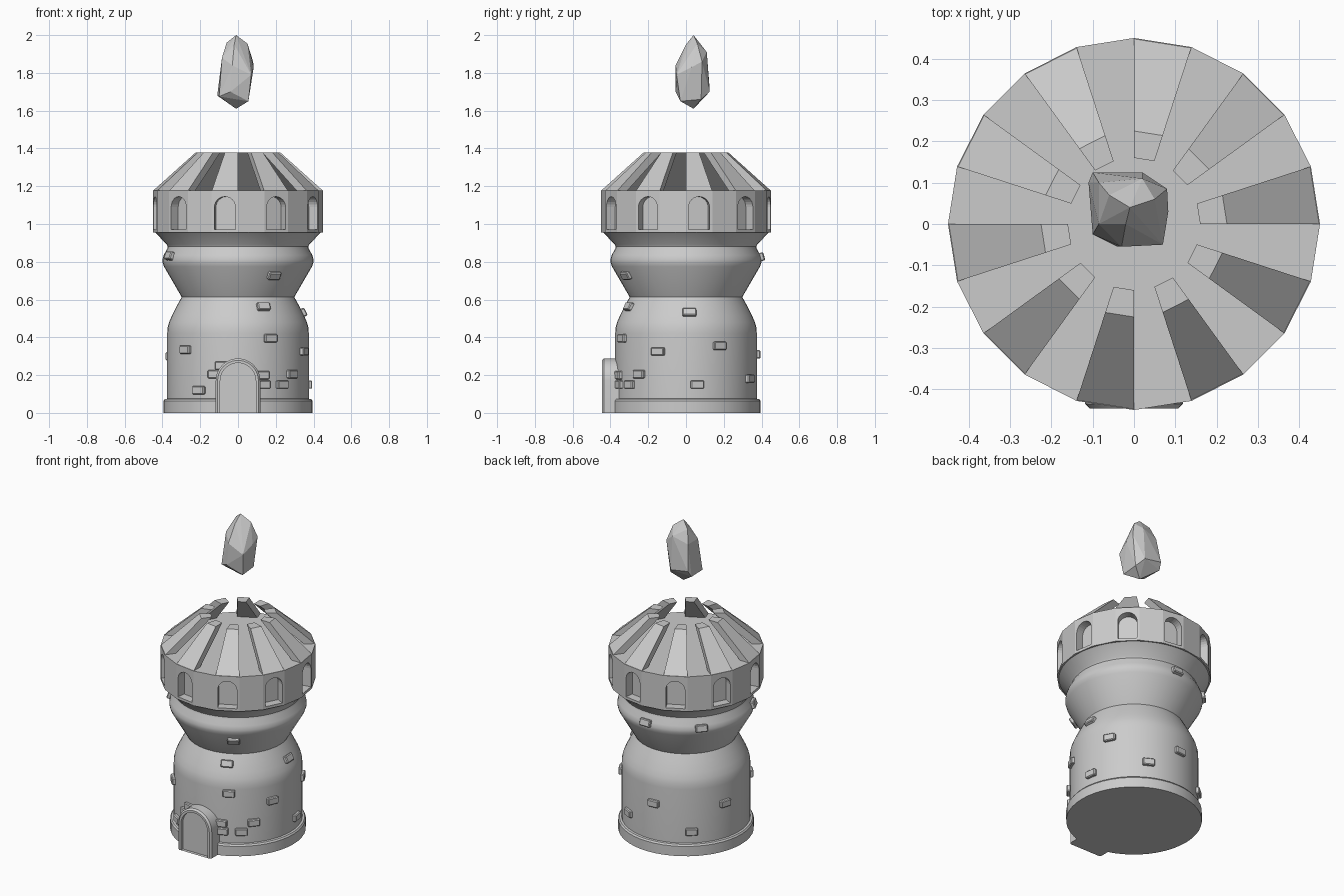
import bpy, bmesh
from math import sin, cos, pi, radians, atan2
from mathutils import Matrix, Vector

if "Cube" in bpy.data.objects:
    bpy.data.objects.remove(bpy.data.objects["Cube"])


def finish(name, bm, smooth=None):
    bmesh.ops.recalc_face_normals(bm, faces=bm.faces[:])
    me = bpy.data.meshes.new(name)
    bm.to_mesh(me)
    bm.free()
    ob = bpy.data.objects.new(name, me)
    bpy.context.collection.objects.link(ob)
    if smooth:
        bpy.ops.object.select_all(action='DESELECT')
        ob.select_set(True)
        bpy.context.view_layer.objects.active = ob
        bpy.ops.object.shade_smooth_by_angle(angle=radians(smooth))
    return ob


def loft(bm, rings):
    """Skin closed rings of points and cap both ends."""
    vs = [[bm.verts.new(p) for p in ring] for ring in rings]
    n = len(vs[0])
    for a, b in zip(vs, vs[1:]):
        for i in range(n):
            j = (i + 1) % n
            bm.faces.new((a[i], a[j], b[j], b[i]))
    bm.faces.new(vs[0])
    bm.faces.new(vs[-1])


def lathe(bm, profile, sides):
    loft(bm, [[(r * cos(2 * pi * i / sides), r * sin(2 * pi * i / sides), z)
               for i in range(sides)] for r, z in profile])


def arch(bm, half, z0, top, steps, angle, seg=12):
    """Round-topped prism facing outwards; steps are (inset, distance from axis)."""
    a = radians(angle)
    rings = []
    for inset, d in steps:
        h = half - inset
        pts = [(-h, z0)] + [(-h * cos(pi * i / seg), top - half + h * sin(pi * i / seg))
                            for i in range(seg + 1)] + [(h, z0)]
        rings.append([(d * cos(a) - u * sin(a), d * sin(a) + u * cos(a), z) for u, z in pts])
    loft(bm, rings)


# Tower body
profile = [(.395, 0), (.395, .063), (.388, .073), (.375, .075), (.375, .42), (.373, .45),
           (.365, .48), (.35, .515), (.325, .565), (.298, .613), (.392, .775), (.399, .795),
           (.4, .81), (.394, .835), (.375, .868), (.372, .88), (.378, .892), (.44, .957)]
bm = bmesh.new()
lathe(bm, profile, 48)
finish("tower_body", bm, 32)

# Twenty-sided upper band with ten arched window recesses
bm = bmesh.new()
lathe(bm, [(.45, .955), (.45, 1.178)], 20)
band = finish("upper_band", bm)
bm = bmesh.new()
for k in range(10):
    arch(bm, .056, .972, 1.145, [(0, .392), (0, .52)], 9 + 36 * k)
cutter = finish("window_cutter", bm)
cutter.hide_render = True
mod = band.modifiers.new("windows", 'BOOLEAN')
mod.operation = 'DIFFERENCE'
mod.solver = 'EXACT'
mod.object = cutter
bpy.ops.object.select_all(action='DESELECT')
bpy.context.view_layer.objects.active = band
band.select_set(True)
bpy.ops.object.modifier_apply(modifier=mod.name)
bpy.data.objects.remove(cutter)

# Ten sloping roof ribs, every second side of the band
bm = bmesh.new()
for k in range(10):
    section = [(.45, 1.176), (.225, 1.378), (.16, 1.378), (.385, 1.176)]
    loft(bm, [[(r * cos(t), r * sin(t), z) for r, z in section]
              for t in (radians(36 * k), radians(36 * k + 18))])
finish("roof_ribs", bm)

# Door frame with recessed door
bm = bmesh.new()
arch(bm, .118, 0, .288, [(0, .3), (0, .435), (.01, .446), (.024, .446), (.024, .425)], -90, 20)
finish("door", bm, 30)


# Scattered wall bricks: (direction in degrees, height)
def wall(z):
    for (r0, z0), (r1, z1) in zip(profile, profile[1:]):
        if z0 <= z <= z1 and z1 > z0:
            return r0 + (r1 - r0) * (z - z0) / (z1 - z0)


bricks = [(-59, .73), (-66, .56), (-63, .395), (-23, .325), (-41, .205), (-52, .15),
          (-70, .2), (-69, .15), (3, .53), (28, .355), (9, .15), (63, .18), (205, .83),
          (223, .335), (237, .12), (251, .205), (257, .25), (95, .31), (162, .3),
          (130, .15), (89, .825), (138, .82)]
bm = bmesh.new()
for deg, z in bricks:
    tilt = atan2(wall(z + .02) - wall(z - .02), .04)
    mat = (Matrix.Rotation(radians(deg), 4, 'Z') @ Matrix.Translation((wall(z), 0, z))
           @ Matrix.Rotation(tilt, 4, 'Y') @ Matrix.Diagonal((.036, .072, .044, 1)))
    bmesh.ops.create_cube(bm, size=1, matrix=mat)
bmesh.ops.bevel(bm, geom=bm.edges[:], offset=.005, segments=1, affect='EDGES')
finish("wall_bricks", bm)

# Floating faceted crystal
points = [(-.01, .04, 2), (.05, .06, 1.955), (-.06, .07, 1.96), (-.02, 0, 1.95),
          (.08, .085, 1.86), (.083, .03, 1.83), (.07, -.05, 1.79), (-.03, -.055, 1.84),
          (-.085, 0, 1.88), (-.085, .1, 1.88), (.02, .11, 1.91),
          (.055, -.03, 1.65), (.055, .08, 1.66), (.02, .125, 1.7), (-.1, .125, 1.72),
          (-.11, .1, 1.68), (-.1, -.025, 1.675), (-.04, -.055, 1.7), (-.01, .04, 1.61)]
bm = bmesh.new()
for p in points:
    bm.verts.new(p)
hull = bmesh.ops.convex_hull(bm, input=bm.verts[:])
loose = [v for v in bm.verts if not v.link_faces]
bmesh.ops.delete(bm, geom=loose, context='VERTS')
finish("crystal", bm)
